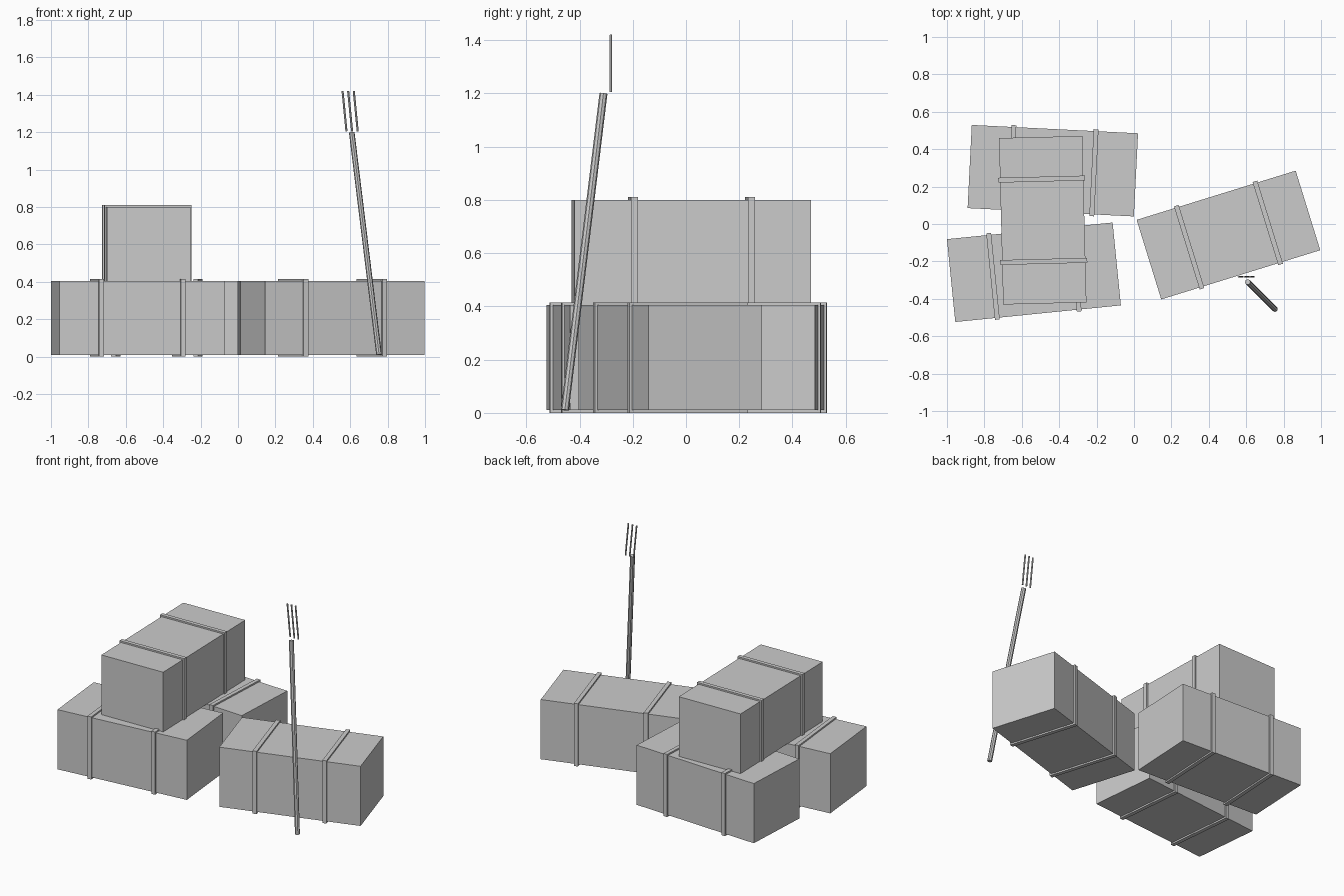
import bpy
import math
from mathutils import Vector

cube = bpy.data.objects.get("Cube")
if cube:
    bpy.data.objects.remove(cube, do_unlink=True)

GREY = (0.6, 0.6, 0.6, 1.0)
grey = bpy.data.materials.new("plain grey")
grey.use_nodes = True
grey.diffuse_color = GREY
grey.node_tree.nodes["Principled BSDF"].inputs["Base Color"].default_value = GREY

# Bale proportions
LENGTH, WIDTH, HEIGHT = 0.89, 0.445, 0.395
BAND_WIDTH, BAND_RISE, BAND_OFFSET = 0.026, 0.01, 0.22


def finish(name):
    obj = bpy.context.object
    obj.name = name
    obj.data.materials.append(grey)
    return obj


def box(name, centre, size, turn):
    bpy.ops.mesh.primitive_cube_add(size=1, location=centre, rotation=(0, 0, turn))
    bpy.context.object.scale = size
    return finish(name)


def rod(name, start, end, radius, sides):
    start, end = Vector(start), Vector(end)
    axis = end - start
    bpy.ops.mesh.primitive_cylinder_add(
        vertices=sides, radius=radius, depth=axis.length, location=(start + end) / 2,
        rotation=axis.to_track_quat("Z", "Y").to_euler())
    return finish(name)


def bale(name, x, y, base, turn):
    """A rectangular bale tied with two slightly raised bands."""
    centre = Vector((x, y, base + HEIGHT / 2))
    along = Vector((math.cos(turn), math.sin(turn), 0))
    box(name, centre, (LENGTH, WIDTH, HEIGHT), turn)
    for side, label in ((-1, "first"), (1, "second")):
        box(f"{name}_{label}_band", centre + along * side * BAND_OFFSET,
            (BAND_WIDTH, WIDTH + 2 * BAND_RISE, HEIGHT + 2 * BAND_RISE), turn)


# Three bales on the ground and one laid across two of them
bale("back_bale", -0.434, 0.285, BAND_RISE, -0.05)
bale("front_bale", -0.535, -0.258, BAND_RISE, 0.1)
bale("left_bale", 0.505, -0.059, BAND_RISE, 0.3)
bale("top_bale", -0.488, 0.02, BAND_RISE + HEIGHT, math.pi / 2 + 0.025)

# Leaning fork: handle and three separate tines
rod("fork_handle", (0.754, -0.455, 0.011), (0.608, -0.31, 1.2), 0.015, 8)
for i, label in enumerate(("right", "middle", "left")):
    x = 0.58 + i * 0.03
    rod(f"fork_{label}_tine", (x, -0.282, 1.205), (x - 0.021, -0.282, 1.42), 0.0055, 6)
